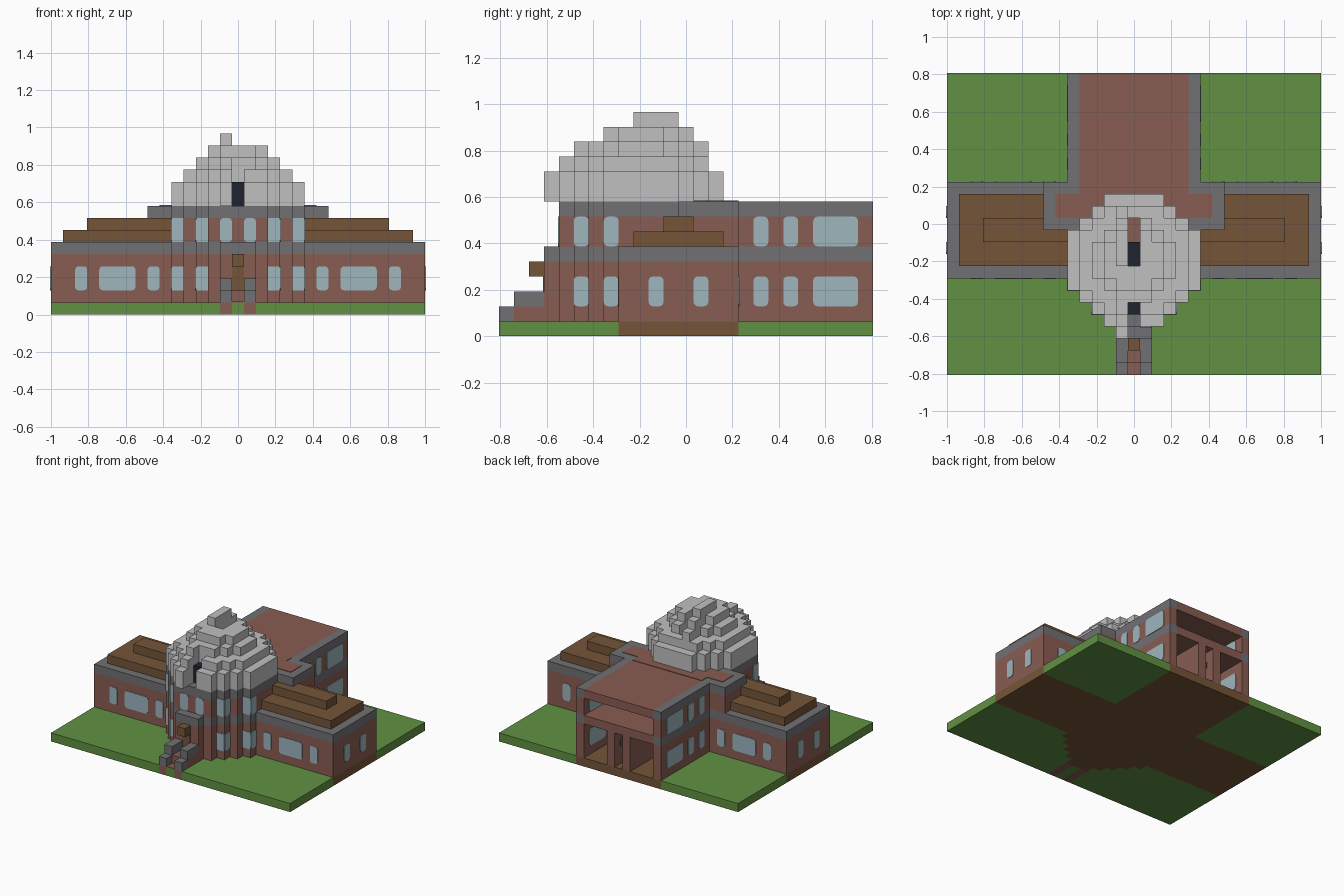
import bpy, bmesh, math
from mathutils import Matrix, Vector

cube = bpy.data.objects.get("Cube")
if cube:
    bpy.data.objects.remove(cube)

U = 2 / 31            # one block
W, D = 31, 25         # plan size in blocks
MID = 9.5             # row of the dome's centre
PATH = (15, 16)       # middle column


def material(name, *rgb):
    lin = [((c / 255 + 0.055) / 1.055) ** 2.4 for c in rgb] + [1]
    m = bpy.data.materials.new(name)
    m.use_nodes = True
    m.diffuse_color = lin
    m.node_tree.nodes["Principled BSDF"].inputs["Base Color"].default_value = lin
    return m


GRASS = material("grass green", 97, 145, 66)
BRICK = material("brick red", 137, 93, 82)
STONE = material("stone grey", 113, 112, 116)
WOOD = material("wood brown", 117, 85, 56)
SHELL = material("dome light grey", 192, 192, 192)
GLASS = material("window blue", 157, 182, 190)
DARK = material("telescope dark", 32, 34, 46)
LEAF = material("olive", 92, 96, 54)


def place(x, y, z):
    return Vector(((x - W / 2) * U, (y - D / 2) * U, z * U))


def finish(name, bm, mat):
    bmesh.ops.recalc_face_normals(bm, faces=bm.faces)
    mesh = bpy.data.meshes.new(name)
    bm.to_mesh(mesh)
    bm.free()
    mesh.materials.append(mat)
    bpy.context.collection.objects.link(bpy.data.objects.new(name, mesh))


def part(name, mat, boxes, mirror=False):
    """Boxes given as column, row and height ranges, in blocks."""
    bm = bmesh.new()
    if mirror:
        boxes = boxes + [((W - x[1], W - x[0]), y, z) for x, y, z in boxes]
    for x, y, z in boxes:
        a, b = place(x[0], y[0], z[0]), place(x[1], y[1], z[1])
        mat4 = Matrix.Translation((a + b) / 2) @ Matrix.Diagonal((*(b - a), 1))
        bmesh.ops.create_cube(bm, size=1, matrix=mat4)
    finish(name, bm, mat)


def half(r, row):
    """Half width, in whole blocks, of a blocky disc at a row."""
    return math.floor(math.sqrt((r + 0.5) ** 2 - (row + 0.5 - MID) ** 2))


def columns(r, row):
    h = half(r, row)
    return (15 - h, 16 + h)


def windows(name, axis, plane, out, spans, levels, radius=0.3, mat=GLASS):
    """Thin rounded panes on a wall, mirrored left to right."""
    bm = bmesh.new()
    for u0, u1 in spans:
        for z0, z1 in levels:
            outline = []
            for k, (cu, cz) in enumerate([(u1 - radius, z1 - radius), (u0 + radius, z1 - radius),
                                          (u0 + radius, z0 + radius), (u1 - radius, z0 + radius)]):
                for s in range(4 if radius else 1):
                    t = (k + s / 3) * math.pi / 2
                    outline.append((cu + radius * math.cos(t), cz + radius * math.sin(t)))
            for flip in (False, True):
                rings = []
                for d in (0, 0.06 * out):
                    ring = []
                    for u, z in outline:
                        x, y = (plane + d, u) if axis == "x" else (u, plane + d)
                        ring.append(bm.verts.new(place(W - x if flip else x, y, z)))
                    rings.append(ring)
                a, b = rings
                bm.faces.new(a)
                bm.faces.new(b)
                for i in range(len(a)):
                    j = (i + 1) % len(a)
                    bm.faces.new((a[i], a[j], b[j], b[i]))
    finish(name, bm, mat)


# Ground slab: lawn around the building's floor
G = (0, 1)
lawn = [((21, W), (16, D), G), ((17, W), (0, 4), G)]
lawn += [((columns(5, j)[1], W), (j, j + 1), G) for j in range(4, 8)]
part("lawn", GRASS, lawn, mirror=True)
part("path_ground", GRASS, [(PATH, (0, 3), G)])
floor = [((0, W), (8, 16), G), ((10, 21), (16, D), G), ((14, 17), (3, 4), G)]
floor += [(columns(5, j), (j, j + 1), G) for j in range(4, 8)]
part("building_floor", WOOD, floor)

# Entrance path, steps and porch
part("path_edges", BRICK, [((16, 17), (0, 3), G), ((16, 17), (1, 3), (1, 2))], mirror=True)
part("path_paving", BRICK, [(PATH, (0, 1), (1, 1.08)), (PATH, (1, 3), (1, 2))])
part("step_railings", STONE, [((16, 17), (0, 1), (1, 2)), ((16, 17), (1, 3), (2, 3))], mirror=True)
part("porch_wall", BRICK, [((14, 17), (3, 4), (1, 5))])
part("porch_roof", STONE, [((14, 17), (3, 4), (5, 6))])
part("front_door", WOOD, [(PATH, (2.94, 3), (2, 4))])
part("door_canopy", WOOD, [(PATH, (2, 3), (4, 5))])

# Side wings with stepped roofs
part("wing_walls", BRICK, [((21, W), (8, 16), (1, 5))], mirror=True)
part("wing_cornice", STONE, [((21, W), (8, 16), (5, 6))], mirror=True)
part("wing_roof", WOOD, [((21, 30), (9, 15), (6, 7)), ((21, 28), (11, 13), (7, 8))], mirror=True)

# Round tower and the block behind it, banded brick and stone
lower, upper = (10, 21), (8, 23)
rows = range(4, 12)
for name, mat, low, high in [("walls", BRICK, (1, 5), (6, 8)), ("bands", STONE, (5, 6), (8, 9))]:
    part("tower_" + name, mat, [(columns(5, j), (j, j + 1), z) for j in rows for z in (low, high)])
    part("centre_" + name, mat, [(lower, (12, 16), low), (upper, (12, 16), high)])

# Hollow back wing, open at the rear
back = (16, D)
part("back_side_walls", BRICK, [((20, 21), back, (1, 5)), ((20, 21), back, (6, 8))], mirror=True)
part("back_bands", STONE, [((20, 21), back, (5, 6)), ((20, 21), back, (8, 9))], mirror=True)
part("back_slabs", BRICK, [((11, 20), back, (5, 6)), ((11, 20), back, (8, 9))])
part("corridor_walls", BRICK, [((16, 17), back, (1, 5))], mirror=True)
top = (9, 9.06)
part("roof_paving", BRICK, [((9, 22), (13, 15), top), ((11, 20), (15, 16), top), (PATH, (11, 13), top)])

# Blocky dome with a slot along the middle column
dome = []
for z, r in zip(range(9, 14), (5, 5, 4, 3, 2)):
    for j in range(9 - r, 10 + r):
        x0, x1 = columns(r, j)
        spot = ((j, j + 1), (z, z + 1))
        if j < 6 or 9 <= j < 13:
            dome += [((x0, 15), *spot), ((16, x1), *spot)]
        else:
            dome.append(((x0, x1), *spot))
part("dome", SHELL, dome)
side = (14, 15)
part("dome_shutter", SHELL, [(side, (3, 4), (9, 11)), (side, (4, 5), (11, 12)), (side, (5, 6), (12, 13)),
                             (side, (13, 14), (12, 13)), (side, (12, 13), (13, 14)), (side, (9, 12), (14, 15))])
part("telescope", DARK, [(PATH, (5, 11), (9, 11))])

# Windows
ground, both = [(2, 4)], [(2, 4), (6, 8)]
wing = [(22, 23), (24, 27), (28, 29)]
windows("wing_front_windows", "y", 8, -1, wing, ground)
windows("wing_back_windows", "y", 16, 1, wing, ground)
windows("wing_end_windows", "x", W, 1, [(10, 11), (13, 14)], ground)
rear = [(17, 18), (19, 20), (21, 24)]
windows("back_wing_windows", "x", 21, 1, rear, both)
windows("back_wing_inner_windows", "x", 20, -1, rear, both)
windows("tower_outer_front_windows", "y", 7, -1, [(20, 21)], both, 0)
windows("tower_inner_front_windows", "y", 5, -1, [(18, 19)], both, 0)
windows("tower_centre_windows", "y", 4, -1, [(16, 17)], both[1:])
windows("tower_side_windows", "x", 21, 1, [(7, 8)], both)
windows("tower_forward_side_windows", "x", 19, 1, [(5, 6)], both)
windows("corridor_panels", "x", 16, -1, [(23, 24)], [(3, 4)], mat=LEAF)
